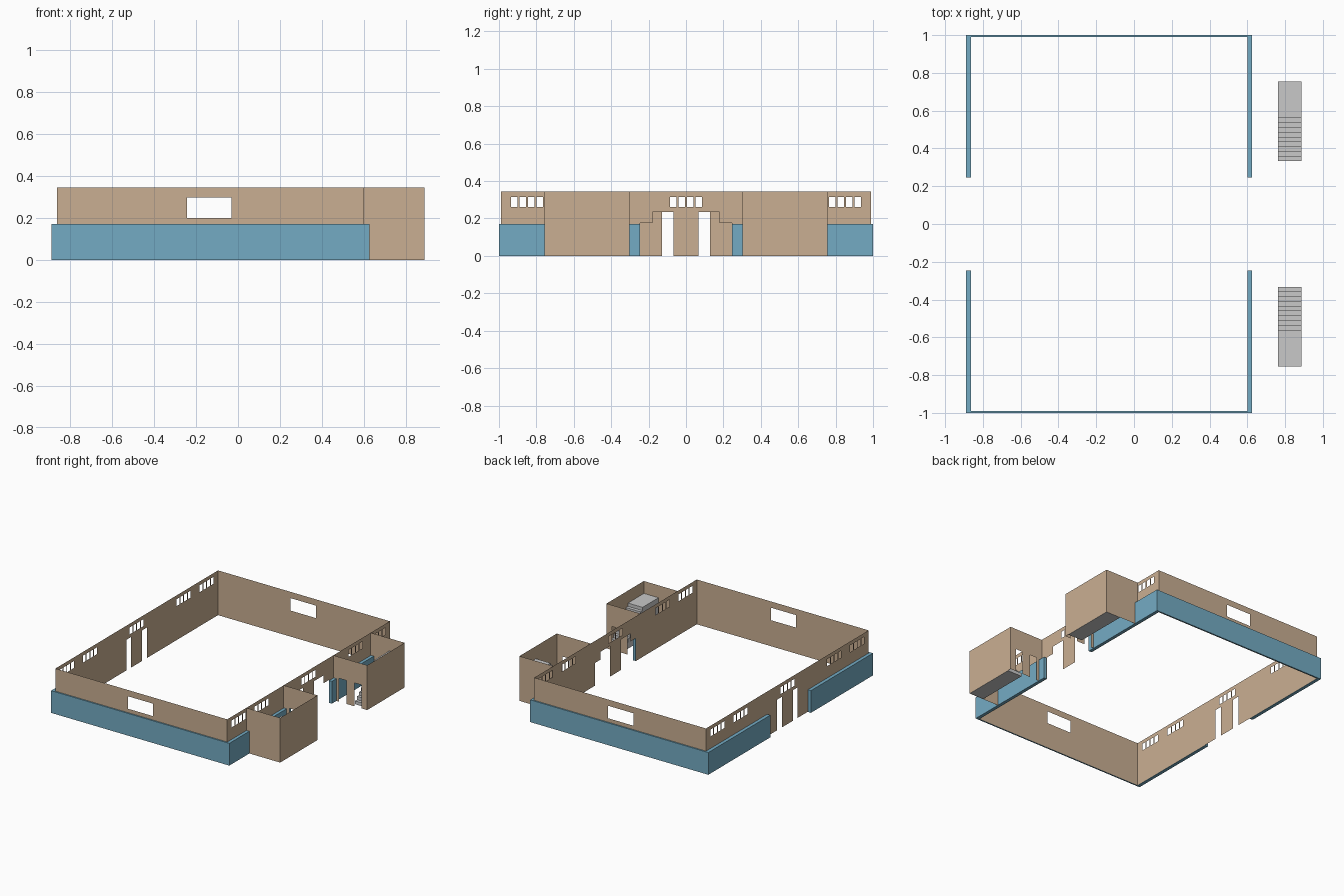
import bpy
import bmesh

cube = bpy.data.objects.get("Cube")
if cube:
    bpy.data.objects.remove(cube)


def material(name, rgb):
    mat = bpy.data.materials.new(name)
    mat.use_nodes = True
    mat.diffuse_color = (*rgb, 1)
    mat.node_tree.nodes["Principled BSDF"].inputs["Base Color"].default_value = (*rgb, 1)
    return mat


TAN = material("tan wall", (0.59, 0.43, 0.29))
BLUE = material("blue plinth", (0.175, 0.41, 0.55))
GREY = material("grey stair", (0.58, 0.58, 0.58))

LEFT, RIGHT, OUTER = -0.862, 0.60, 0.888   # wall planes along x
END = 0.988                                # end walls along y
TOP, PLINTH_TOP = 0.344, 0.171
BAY_IN, BAY_OUT = 0.302, 0.756             # stair bay along y


def finish(name, bm, mat):
    mesh = bpy.data.meshes.new(name)
    bm.to_mesh(mesh)
    bm.free()
    mesh.materials.append(mat)
    obj = bpy.data.objects.new(name, mesh)
    bpy.context.collection.objects.link(obj)
    return obj


def panel(name, axis, pos, span, holes=(), outward=1):
    """Thin upright wall at axis = pos, with rectangular holes (a0, a1, z0, z1)."""
    bm = bmesh.new()
    us = sorted({*span, *(u for h in holes for u in h[:2])})
    zs = sorted({0, TOP, *(z for h in holes for z in h[2:])})
    for u0, u1 in zip(us, us[1:]):
        for z0, z1 in zip(zs, zs[1:]):
            u, z = (u0 + u1) / 2, (z0 + z1) / 2
            if any(h[0] < u < h[1] and h[2] < z < h[3] for h in holes):
                continue
            corners = [(u0, z0), (u1, z0), (u1, z1), (u0, z1)]
            pts = [(pos, a, b) if axis == "x" else (a, pos, b) for a, b in corners]
            face = bm.faces.new([bm.verts.new(p) for p in pts])
            face.normal_update()
            if face.normal["xy".index(axis)] * outward < 0:
                face.normal_flip()
    bmesh.ops.remove_doubles(bm, verts=bm.verts, dist=0.0001)
    finish(name, bm, TAN)


def prism(name, outline, move, mat):
    """Closed solid made by sweeping an outline along a vector."""
    bm = bmesh.new()
    face = bm.faces.new([bm.verts.new(p) for p in outline])
    swept = bmesh.ops.extrude_face_region(bm, geom=[face], use_keep_orig=True)
    verts = [g for g in swept["geom"] if isinstance(g, bmesh.types.BMVert)]
    bmesh.ops.translate(bm, verts=verts, vec=move)
    bmesh.ops.recalc_face_normals(bm, faces=bm.faces)
    finish(name, bm, mat)


# Rows of four small high windows, shared by both long walls
windows = []
for centre in (-0.85, -0.57, 0, 0.57, 0.85):
    for i in range(4):
        y = centre + (i - 1.5) * 0.0455
        windows.append((y - 0.017, y + 0.017, 0.262, 0.315))

# Long walls: plain doors on one side, stepped openings on the other
doors = [(-0.127, -0.067, 0, 0.235), (0.067, 0.127, 0, 0.235)]
stepped = []
for s in (-1, 1):
    for a, b, z in ((0.067, 0.18, 0.235), (0.18, 0.247, 0.175)):
        stepped.append((min(s * a, s * b), max(s * a, s * b), 0, z))
panel("right_wall", "x", LEFT, (-END, END), windows + doors, -1)
panel("left_wall", "x", RIGHT, (-END, END), windows + stepped, 1)

end_window = [(-0.243, -0.03, 0.2, 0.296)]
bay_doors = [(0.65, 0.71, 0, 0.18), (0.78, 0.84, 0, 0.18)]

for s, side in ((-1, "front"), (1, "back")):
    # End wall
    panel(side + "_wall", "y", s * END, (LEFT, RIGHT), end_window, s)

    # Stair bay walls
    span = sorted((s * BAY_IN, s * BAY_OUT))
    panel(side + "_bay_outer_wall", "x", OUTER, span)
    panel(side + "_bay_end_wall", "y", s * BAY_OUT, (RIGHT, OUTER), (), s)
    panel(side + "_bay_door_wall", "y", s * BAY_IN, (RIGHT, OUTER), bay_doors, -s)

    # U-shaped plinth hugging the outside of the walls
    gap = 0.002
    outer_l, outer_r = -0.89, 0.626
    inner_l, inner_r = LEFT - gap, RIGHT + gap
    outline = [(outer_l, 0.247), (outer_l, 1), (outer_r, 1), (outer_r, 0.247),
               (inner_r, 0.247), (inner_r, END + gap),
               (inner_l, END + gap), (inner_l, 0.247)]
    prism(side + "_plinth", [(x, s * y, 0) for x, y in outline],
          (0, 0, PLINTH_TOP), BLUE)

    # Solid stair rising to a landing
    start, landing, steps, rise = 0.333, 0.56, 9, 0.025
    run = (landing - start) / steps
    profile = [(start, 0)]
    for i in range(steps):
        profile += [(start + i * run, (i + 1) * rise),
                    (start + (i + 1) * run, (i + 1) * rise)]
    height = (steps + 1) * rise
    profile += [(landing, height), (BAY_OUT - gap, height), (BAY_OUT - gap, 0)]
    prism(side + "_stair", [(0.762, s * y, z) for y, z in profile],
          (OUTER - gap - 0.762, 0, 0), GREY)
